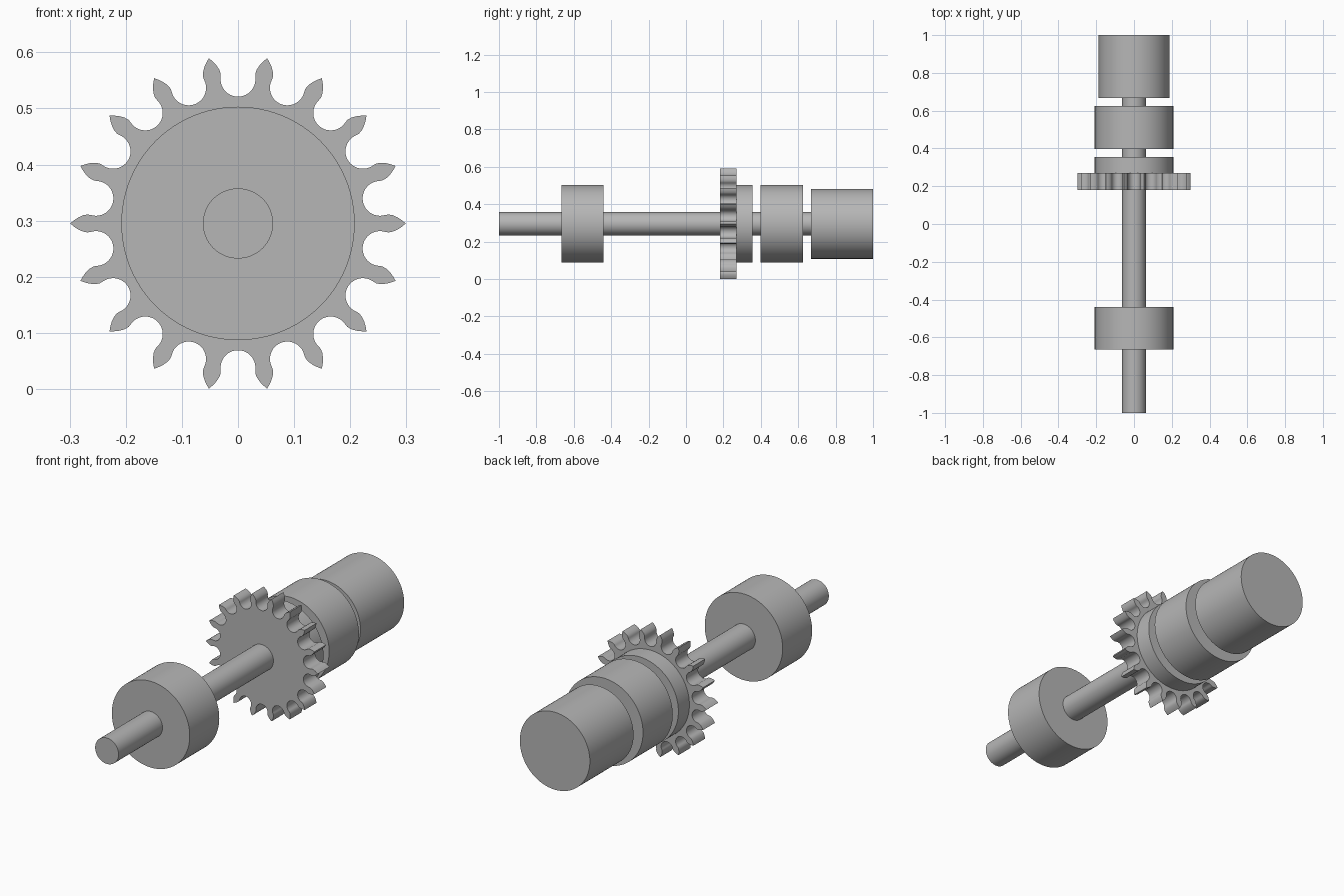
import bpy
import bmesh
from math import sin, cos, radians, pi, asin
from mathutils import Vector, Matrix

if "Cube" in bpy.data.objects:
    bpy.data.objects.remove(bpy.data.objects["Cube"])

AXIS_Z = 0.295
TEETH = 18

# Single plain metal colour
steel = bpy.data.materials.new("grey_steel")
steel.use_nodes = True
GREY = (0.47, 0.47, 0.47, 1)
steel.diffuse_color = GREY
steel.node_tree.nodes["Principled BSDF"].inputs["Base Color"].default_value = GREY


def finish(obj):
    obj.data.materials.append(steel)
    bpy.ops.object.select_all(action="DESELECT")
    obj.select_set(True)
    bpy.context.view_layer.objects.active = obj
    bpy.ops.object.shade_smooth_by_angle(angle=radians(30))


def cylinder(name, radius, y0, y1):
    """Round part lying along the y axis."""
    bpy.ops.mesh.primitive_cylinder_add(
        vertices=96, radius=radius, depth=y1 - y0,
        location=(0, (y0 + y1) / 2, AXIS_Z), rotation=(pi / 2, 0, 0))
    obj = bpy.context.object
    obj.name = name
    finish(obj)


def tooth_outline():
    """One pitch of the sprocket: half a tooth, a round valley, half a tooth."""
    half = pi / TEETH
    flank = [(0.299, 0), (0.292, 0.0058), (0.285, 0.0105),
             (0.276, 0.0146), (0.268, 0.016)]
    seat_r, seat_centre = 0.031, 0.257
    centre = Vector((seat_centre * cos(half), seat_centre * sin(half)))
    # The roller seat runs from the flank down to the valley floor
    start = -pi / 2 + asin((0.262 - centre.x) / seat_r)
    end = half - pi
    steps = 14
    side = [Vector(p) for p in flank]
    for i in range(steps + 1):
        a = start + (end - start) * i / steps
        side.append(centre + seat_r * Vector((cos(a), sin(a))))
    # Mirror about the middle of the valley
    c, s = cos(2 * half), sin(2 * half)
    other = [Vector((c * p.x + s * p.y, s * p.x - c * p.y)) for p in side]
    return side + other[-2:0:-1]


def sprocket(name, y0, y1):
    bm = bmesh.new()
    pitch = tooth_outline()
    verts = []
    for k in range(TEETH):
        turn = Matrix.Rotation(2 * pi * k / TEETH, 2)
        for p in pitch:
            q = turn @ p
            verts.append(bm.verts.new((q.x, y0, q.y)))
    face = bm.faces.new(verts)
    extruded = bmesh.ops.extrude_face_region(
        bm, geom=[face], use_keep_orig=True)["geom"]
    moved = [g for g in extruded if isinstance(g, bmesh.types.BMVert)]
    bmesh.ops.translate(bm, verts=moved, vec=(0, y1 - y0, 0))
    bmesh.ops.recalc_face_normals(bm, faces=bm.faces)
    mesh = bpy.data.meshes.new(name)
    bm.to_mesh(mesh)
    bm.free()
    obj = bpy.data.objects.new(name, mesh)
    obj.location.z = AXIS_Z
    bpy.context.collection.objects.link(obj)
    finish(obj)


# Shaft with its collars and end drum
cylinder("shaft", 0.0625, -1, 0.7)
cylinder("front_bearing", 0.208, -0.665, -0.44)
cylinder("sprocket_hub", 0.208, 0.265, 0.355)
cylinder("rear_bearing", 0.208, 0.398, 0.625)
cylinder("end_drum", 0.187, 0.667, 1)

# Toothed wheel
sprocket("sprocket", 0.181, 0.271)
